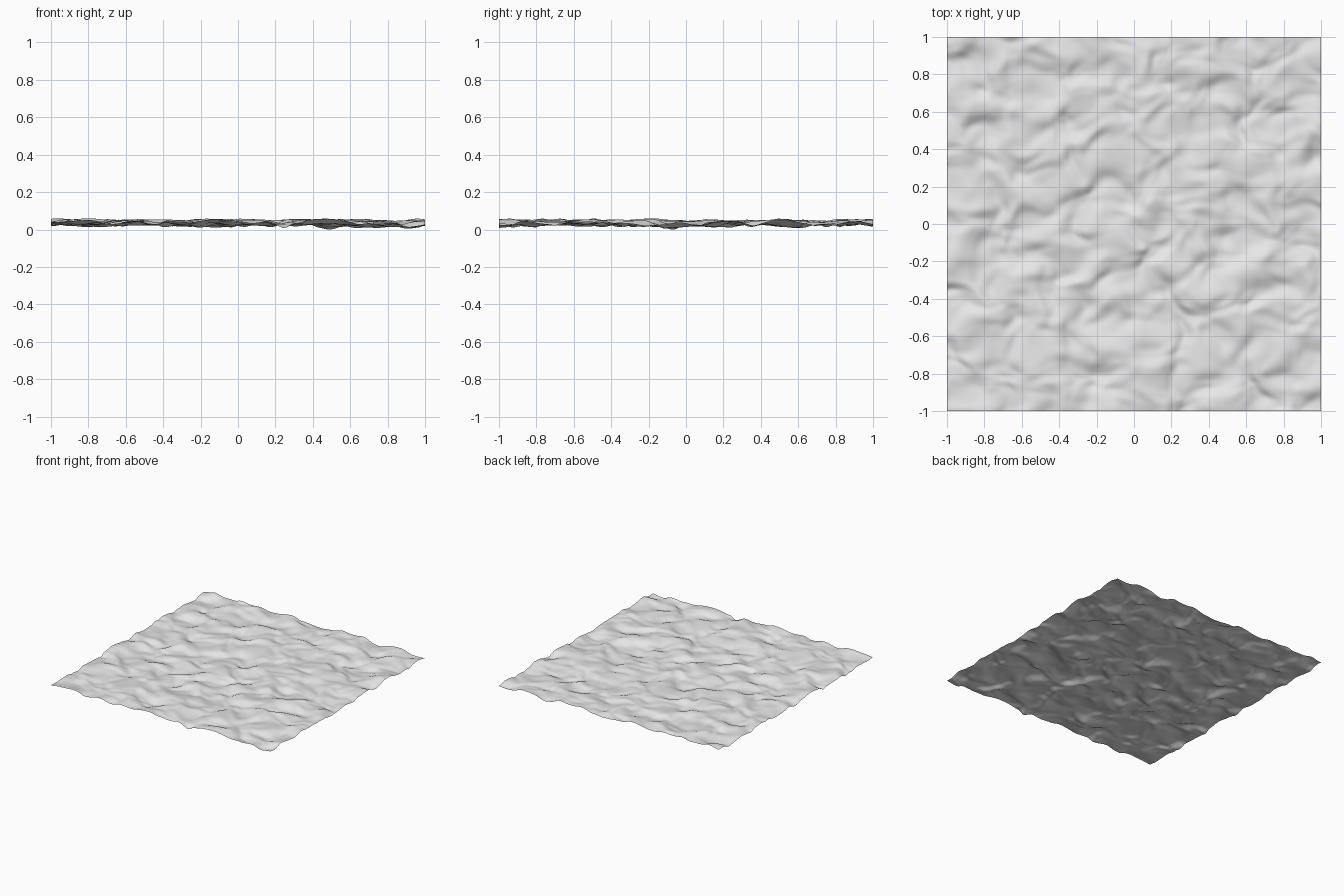
import bpy, bmesh
from mathutils import Vector, noise

if "Cube" in bpy.data.objects:
    bpy.data.objects.remove(bpy.data.objects["Cube"])

N = 200          # grid divisions
HEIGHT = 0.06    # full range of the ripples


def ripple(x, y):
    """Domain-warped noise giving irregular crests and dimples."""
    p = Vector((x * 6.0, y * 7.0, 3.7))
    warp = noise.noise_vector(p * 0.8) * 0.5
    q = p + Vector((warp.x, warp.y, 0))
    return noise.noise(q) + 0.3 * noise.noise(q * 2.1 + Vector((5, 9, 1)))


# Rippled sheet
bm = bmesh.new()
bmesh.ops.create_grid(bm, x_segments=N, y_segments=N, size=1.0)
for v in bm.verts:
    v.co.z = ripple(v.co.x, v.co.y)

# Fit heights to the range, with softly rounded crests
low = min(v.co.z for v in bm.verts)
high = max(v.co.z for v in bm.verts)
for v in bm.verts:
    t = (v.co.z - low) / (high - low)
    v.co.z = HEIGHT * (1 - (1 - t) ** 1.35)
for f in bm.faces:
    f.smooth = True

mesh = bpy.data.meshes.new("rippled_surface")
bm.to_mesh(mesh)
bm.free()
sheet = bpy.data.objects.new("rippled_surface", mesh)
bpy.context.collection.objects.link(sheet)

# Pale grey colour
grey = bpy.data.materials.new("pale grey")
grey.diffuse_color = (0.8, 0.8, 0.8, 1)
grey.use_nodes = True
grey.node_tree.nodes["Principled BSDF"].inputs["Base Color"].default_value = grey.diffuse_color
mesh.materials.append(grey)
